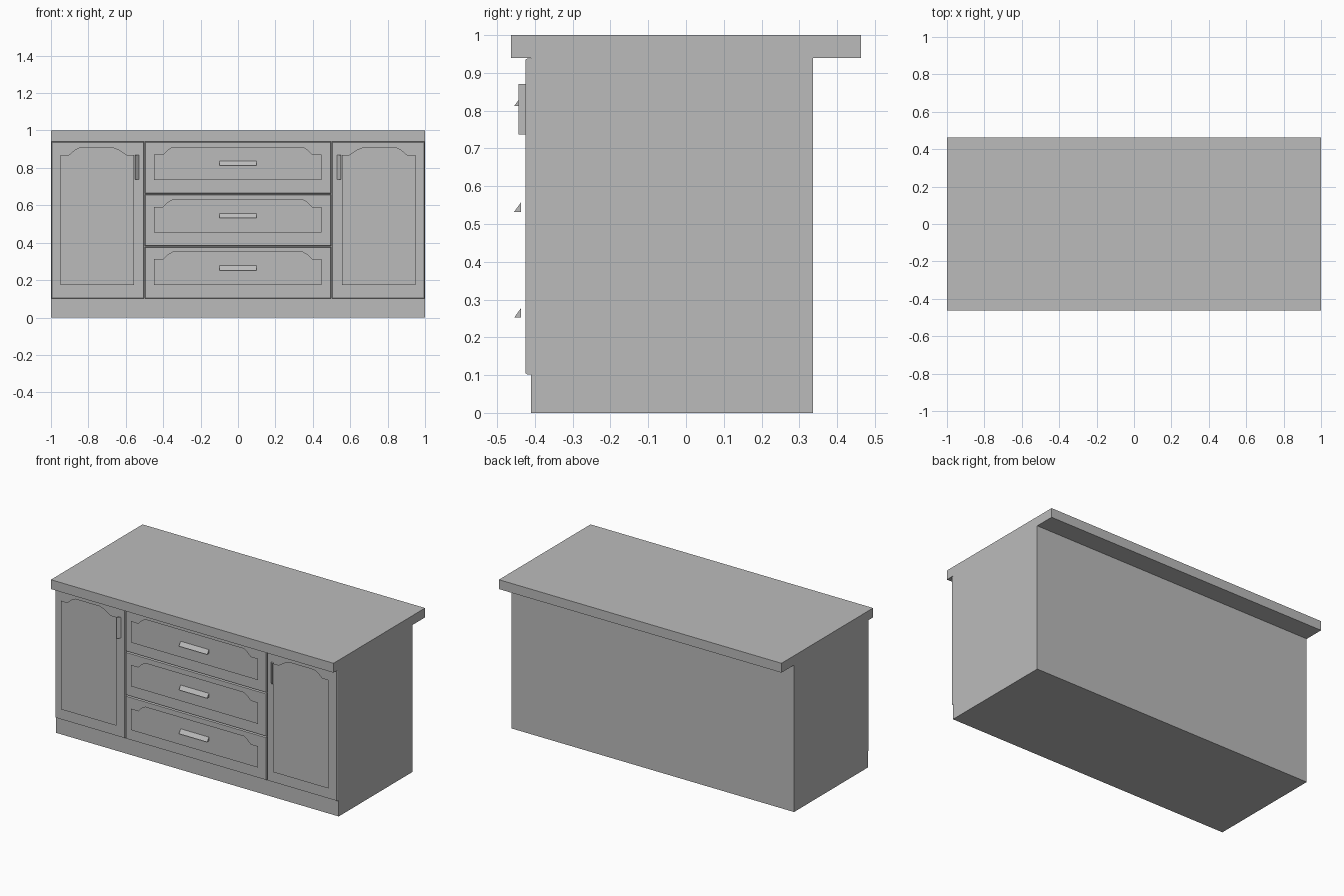
import bpy, bmesh
from mathutils import Vector

cube = bpy.data.objects.get("Cube")
if cube:
    bpy.data.objects.remove(cube)

grey = bpy.data.materials.new("plain grey")
grey.use_nodes = True
colour = (0.5, 0.5, 0.5, 1)
grey.diffuse_color = colour
grey.node_tree.nodes["Principled BSDF"].inputs["Base Color"].default_value = colour

BODY_Y, FACE_Y, PANEL_Y = -0.41, -0.425, -0.437


def finish(name, bm):
    bmesh.ops.recalc_face_normals(bm, faces=bm.faces)
    mesh = bpy.data.meshes.new(name)
    bm.to_mesh(mesh)
    bm.free()
    mesh.materials.append(grey)
    obj = bpy.data.objects.new(name, mesh)
    bpy.context.collection.objects.link(obj)
    return obj


def prism(name, points, offset):
    """Extrude a flat outline along an offset."""
    bm = bmesh.new()
    face = bm.faces.new([bm.verts.new(p) for p in points])
    out = bmesh.ops.extrude_face_region(bm, geom=[face], use_keep_orig=True)
    moved = [v for v in out["geom"] if isinstance(v, bmesh.types.BMVert)]
    bmesh.ops.translate(bm, verts=moved, vec=Vector(offset))
    return finish(name, bm)


def box(name, x0, x1, y0, y1, z0, z1):
    outline = [(x0, y0, z0), (x1, y0, z0), (x1, y1, z0), (x0, y1, z0)]
    return prism(name, outline, (0, 0, z1 - z0))


def front_slab(name, x0, x1, z0, z1):
    """Door or drawer front with a narrow chamfer around its face."""
    bm = bmesh.new()
    y = BODY_Y + 0.002
    outline = [(x0, y, z0), (x1, y, z0), (x1, y, z1), (x0, y, z1)]
    face = bm.faces.new([bm.verts.new(p) for p in outline])
    out = bmesh.ops.extrude_face_region(bm, geom=[face], use_keep_orig=True)
    top = [g for g in out["geom"] if isinstance(g, bmesh.types.BMFace)]
    bmesh.ops.translate(bm, verts=top[0].verts, vec=(0, FACE_Y + 0.005 - y, 0))
    bmesh.ops.inset_region(bm, faces=top, thickness=0.004)
    bmesh.ops.translate(bm, verts=top[0].verts, vec=(0, -0.005, 0))
    return finish(name, bm)


def raised_panel(name, x0, x1, z0, z1, left, right):
    """Arched panel with sloping edges; left and right give shoulder and rise widths."""
    low = z1 - 0.04
    a, b = left
    c, d = right
    outline = [(x0, z0), (x1, z0), (x1, low), (x1 - c, low),
               (x1 - c - d * 0.5, low + 0.025), (x1 - c - d, z1),
               (x0 + a + b, z1), (x0 + a + b * 0.5, low + 0.025),
               (x0 + a, low), (x0, low)]
    bm = bmesh.new()
    face = bm.faces.new([bm.verts.new((x, FACE_Y, z)) for x, z in outline])
    bmesh.ops.inset_region(bm, faces=[face], thickness=0.013)
    bmesh.ops.translate(bm, verts=face.verts, vec=(0, PANEL_Y - FACE_Y, 0))
    return finish(name, bm)


# Carcass and worktop
box("cabinet_body", -1, 1, BODY_Y, 0.336, 0, 0.94)
box("worktop", -1, 1, -0.463, 0.463, 0.94, 1)

# Three drawers with wedge handles
for i, label in enumerate(("bottom", "middle", "top")):
    z = 0.1 + 0.28 * i
    front_slab(label + "_drawer_front", -0.497, 0.497, z + 0.002, z + 0.278)
    raised_panel(label + "_drawer_panel", -0.45, 0.447, z + 0.075, z + 0.252,
                 (0.05, 0.05), (0.05, 0.05))
    h = z + 0.152
    wedge = [(-0.1, PANEL_Y, h), (-0.1, -0.455, h), (-0.1, PANEL_Y, h + 0.025)]
    prism(label + "_drawer_handle", wedge, (0.2, 0, 0))

# Two mirrored doors with upright wedge handles
for label, s in (("right", -1), ("left", 1)):
    xs = sorted((0.503 * s, 0.998 * s))
    front_slab(label + "_door", xs[0], xs[1], 0.102, 0.938)
    xs = sorted((0.555 * s, 0.948 * s))
    inner, outer = (0.04, 0.075), (0.045, 0.058)
    ends = (inner, outer) if s > 0 else (outer, inner)
    raised_panel(label + "_door_panel", xs[0], xs[1], 0.175, 0.91, *ends)
    wedge = [(0.55 * s, FACE_Y, 0.737), (0.55 * s, -0.443, 0.737), (0.53 * s, FACE_Y, 0.737)]
    prism(label + "_door_handle", wedge, (0, 0, 0.133))
